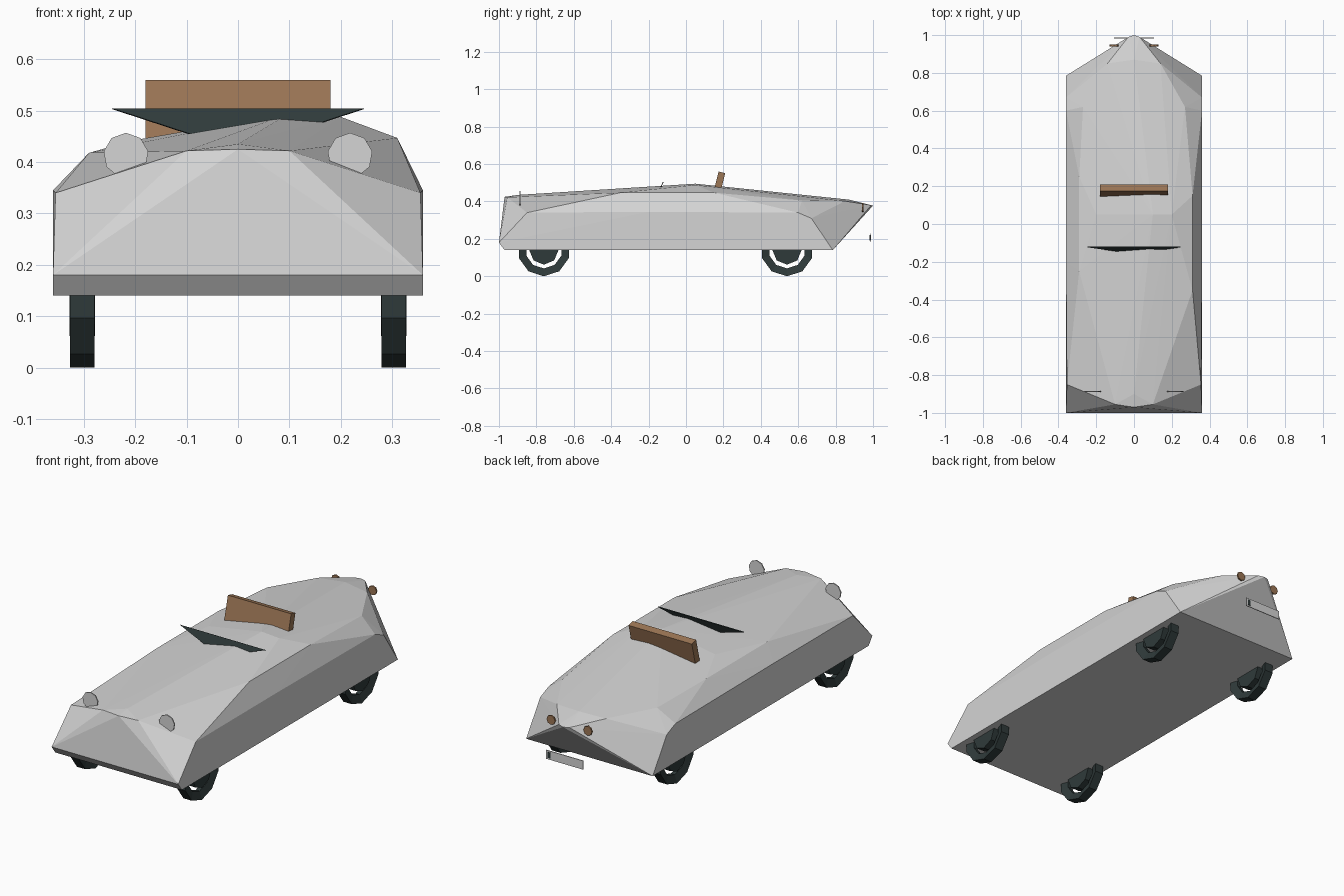
import bpy, bmesh, math
from mathutils import Vector

old = bpy.data.objects.get("Cube")
if old:
    bpy.data.objects.remove(old, do_unlink=True)


def material(name, rgb):
    m = bpy.data.materials.new(name)
    m.use_nodes = True
    m.diffuse_color = (*rgb, 1)
    m.node_tree.nodes["Principled BSDF"].inputs["Base Color"].default_value = (*rgb, 1)
    return m


pale = material("pale_grey", (0.66, 0.66, 0.66))
brown = material("brown", (0.33, 0.18, 0.09))
dark = material("dark_slate", (0.028, 0.042, 0.042))


def finish(name, bm, mat):
    bmesh.ops.recalc_face_normals(bm, faces=bm.faces)
    mesh = bpy.data.meshes.new(name)
    bm.to_mesh(mesh)
    bm.free()
    mesh.materials.append(mat)
    obj = bpy.data.objects.new(name, mesh)
    bpy.context.collection.objects.link(obj)
    return obj


def hull(name, points, mat):
    bm = bmesh.new()
    for p in points:
        bm.verts.new(p)
    res = bmesh.ops.convex_hull(bm, input=bm.verts)
    junk = {v for v in res["geom_interior"] if isinstance(v, bmesh.types.BMVert)}
    bmesh.ops.delete(bm, geom=list(junk), context="VERTS")
    return finish(name, bm, mat)


def box(name, center, size, mat, tilt=0):
    bm = bmesh.new()
    bmesh.ops.create_cube(bm, size=1)
    bmesh.ops.scale(bm, vec=size, verts=bm.verts)
    obj = finish(name, bm, mat)
    obj.location = center
    obj.rotation_euler.x = tilt
    return obj


def disc(name, center, radius, depth, sides, mat, axis="Y"):
    bm = bmesh.new()
    bmesh.ops.create_cone(bm, cap_ends=True, segments=sides,
                          radius1=radius, radius2=radius, depth=depth)
    obj = finish(name, bm, mat)
    obj.location = center
    if axis == "Y":
        obj.rotation_euler.x = math.pi / 2
    else:
        obj.rotation_euler.y = math.pi / 2
    return obj


# Body: mirrored side points plus a lopsided crest, wrapped in a faceted shell
side_points = [
    (0.36, -0.97, 0.14), (0.36, -1.0, 0.18), (0.355, -0.85, 0.34),
    (0.36, -0.2, 0.345), (0.36, 0.6, 0.34), (0.36, 0.67, 0.31),
    (0.36, 0.785, 0.14), (0.1, -0.955, 0.422), (0.27, 0.62, 0.405),
    (0.14, 0.85, 0.402), (0.03, 0.99, 0.38),
]
crest_points = [
    (0, -0.97, 0.425), (0, -0.9, 0.435), (0.1, 0.05, 0.495), (0.2, 0.05, 0.488),
    (0.31, -0.35, 0.447), (0.31, 0.15, 0.447), (-0.2, 0.05, 0.443),
    (-0.29, -0.25, 0.418), (-0.29, 0.25, 0.418), (0, 0.87, 0.41), (0, 1.0, 0.378),
]
mirrored = [(s * x, y, z) for x, y, z in side_points for s in (-1, 1)]
hull("body", mirrored + crest_points, pale)

# Windscreen: thin triangle with its point sunk into the body
bm = bmesh.new()
bm.faces.new([bm.verts.new(p) for p in
              ((-0.245, -0.12, 0.503), (0.245, -0.12, 0.503), (0, -0.155, 0.423))])
screen = finish("windscreen", bm, dark)
solid = screen.modifiers.new("thickness", "SOLIDIFY")
solid.thickness = 0.004

# Seat back
box("seat_back", (0, 0.177, 0.495), (0.36, 0.036, 0.125), brown, math.radians(-14))


# Wheel tyre: ring whose section is wide outside and narrow inside
def tyre(name, center, sides=10):
    section = [(0.14, -0.024), (0.14, 0.024), (0.098, 0.011), (0.098, -0.011)]
    bm = bmesh.new()
    rings = []
    for i in range(sides):
        a = math.tau * i / sides - math.pi / 2
        rings.append([bm.verts.new(Vector(center) + Vector((w, r * math.cos(a), r * math.sin(a))))
                      for r, w in section])
    for i in range(sides):
        a, b = rings[i], rings[(i + 1) % sides]
        for j in range(4):
            k = (j + 1) % 4
            bm.faces.new((a[j], a[k], b[k], b[j]))
    finish(name, bm, dark)


# Paired parts
for side, s in (("left", 1), ("right", -1)):
    disc(side + "_headlight", (s * 0.218, -0.887, 0.413), 0.044, 0.006, 9, pale)
    disc(side + "_tail_light", (s * 0.105, 0.945, 0.367), 0.024, 0.008, 8, brown)
    for end, y in (("front", -0.76), ("rear", 0.54)):
        spot = (s * 0.303, y, 0.14)
        tyre(f"{end}_{side}_tyre", spot)
        disc(f"{end}_{side}_hub", spot, 0.078, 0.05, 8, dark, "X")

# Rear plate with a small dark tab at one end
box("rear_plate", (0, 0.985, 0.205), (0.21, 0.004, 0.045), pale)
box("plate_tab", (0.088, 0.985, 0.205), (0.016, 0.007, 0.03), dark)
